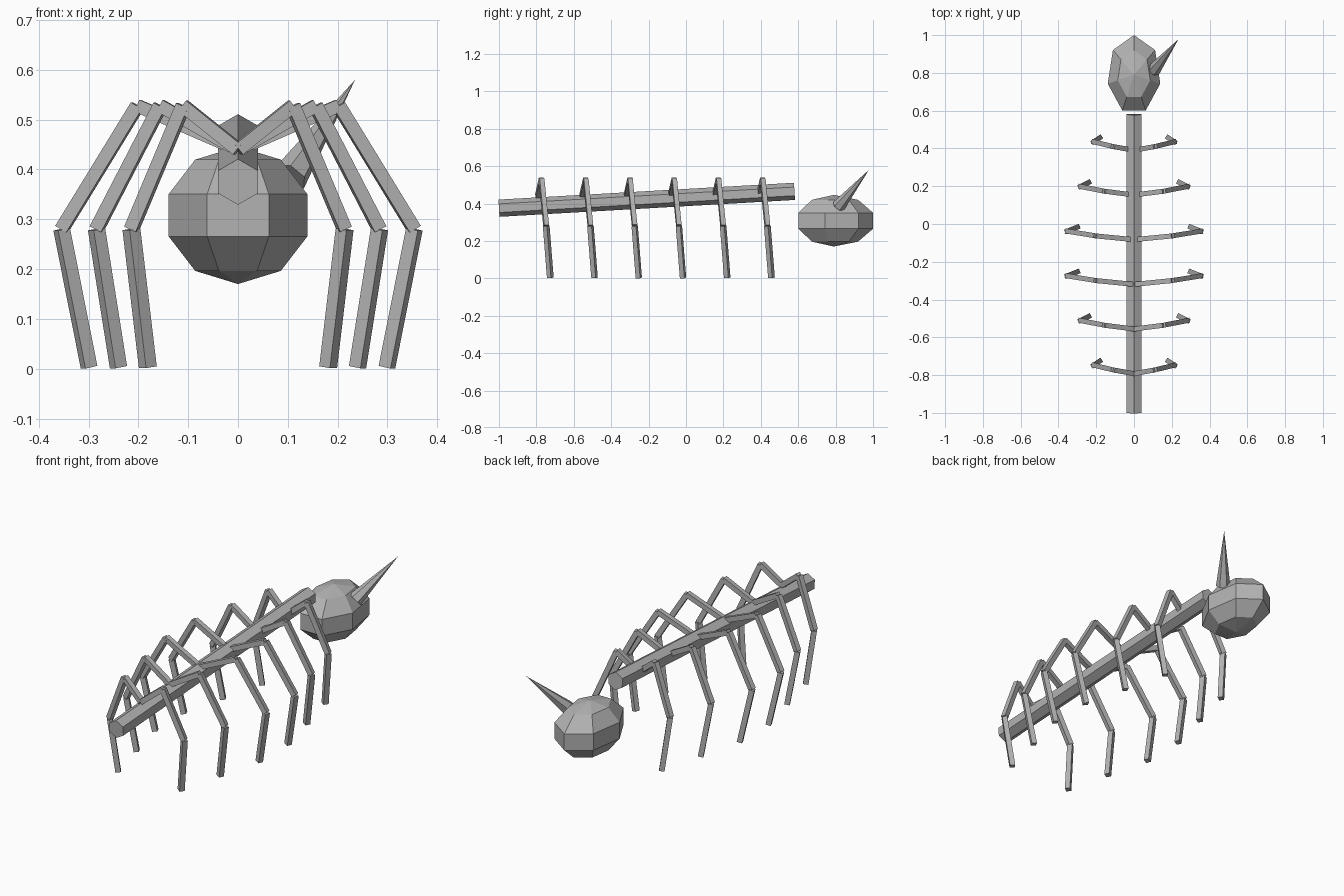
import bpy, bmesh
from math import sin, cos, pi
from mathutils import Vector

cube = bpy.data.objects.get("Cube")
if cube:
    bpy.data.objects.remove(cube, do_unlink=True)

grey = bpy.data.materials.new("plain_grey")
grey.use_nodes = True
colour = (0.45, 0.45, 0.45, 1)
grey.diffuse_color = colour
grey.node_tree.nodes["Principled BSDF"].inputs["Base Color"].default_value = colour


def finish(name, bm):
    bmesh.ops.recalc_face_normals(bm, faces=bm.faces)
    mesh = bpy.data.meshes.new(name)
    bm.to_mesh(mesh)
    bm.free()
    mesh.materials.append(grey)
    obj = bpy.data.objects.new(name, mesh)
    bpy.context.collection.objects.link(obj)
    return obj


def rod(bm, start, end, sides, r1, r2, turn=0.0):
    """Prism or cone between two points, kept level by a horizontal side axis."""
    start, end = Vector(start), Vector(end)
    axis = (end - start).normalized()
    side = axis.cross(Vector((0, 0, 1))).normalized()
    up = side.cross(axis)
    angles = [turn + 2 * pi * i / sides for i in range(sides)]
    dirs = [side * cos(a) + up * sin(a) for a in angles]
    base = [bm.verts.new(start + d * r1) for d in dirs]
    bm.faces.new(base)
    if r2:
        top = [bm.verts.new(end + d * r2) for d in dirs]
        bm.faces.new(top)
    else:
        tip = bm.verts.new(end)
    for i in range(sides):
        j = (i + 1) % sides
        if r2:
            bm.faces.new((base[i], base[j], top[j], top[i]))
        else:
            bm.faces.new((base[i], base[j], tip))


# Body: sloping six-sided rod with a ridge on top
bm = bmesh.new()
rod(bm, (0, -1, 0.375), (0, 0.58, 0.465), 6, 0.046, 0.046, pi / 2)
finish("body", bm)

# Head: faceted ellipsoid with seven sides and five bands
bm = bmesh.new()
centre, size = Vector((0, 0.79, 0.308)), Vector((0.15, 0.221, 0.138))
SIDES, BANDS = 7, 5


def head_point(band, i):
    lat, lon = pi * band / BANDS, 2 * pi * i / SIDES
    unit = Vector((sin(lat) * sin(lon), sin(lat) * cos(lon), cos(lat)))
    return bm.verts.new(centre + unit * size)


rings = [[head_point(b, i) for i in range(SIDES)] for b in range(1, BANDS)]
top, bottom = head_point(0, 0), head_point(BANDS, 0)
for i in range(SIDES):
    j = (i + 1) % SIDES
    bm.faces.new((top, rings[0][i], rings[0][j]))
    bm.faces.new((bottom, rings[-1][j], rings[-1][i]))
    for a, b in zip(rings, rings[1:]):
        bm.faces.new((a[i], b[i], b[j], a[j]))
finish("head", bm)

# Horn: single spike on the left of the head
bm = bmesh.new()
rod(bm, (0.105, 0.815, 0.385), (0.235, 0.978, 0.58), 6, 0.036, 0)
finish("horn", bm)

# Legs: six pairs, longest in the middle, each with three square segments
for pair in range(6):
    reach = min(pair, 5 - pair)
    y = 0.39 - 0.2365 * pair
    joints = [(0, y, 0.44),
              (0.11 + 0.046 * reach, y + 0.02, 0.528),
              (0.214 + 0.07 * reach, y + 0.045, 0.28),
              (0.181 + 0.059 * reach, y + 0.067, 0.003)]
    for side, label in ((1, "left"), (-1, "right")):
        bm = bmesh.new()
        points = [(side * px, py, pz) for px, py, pz in joints]
        for a, b in zip(points, points[1:]):
            rod(bm, a, b, 4, 0.0184, 0.0184, pi / 4)
        finish(f"{label}_leg_{pair + 1}", bm)
